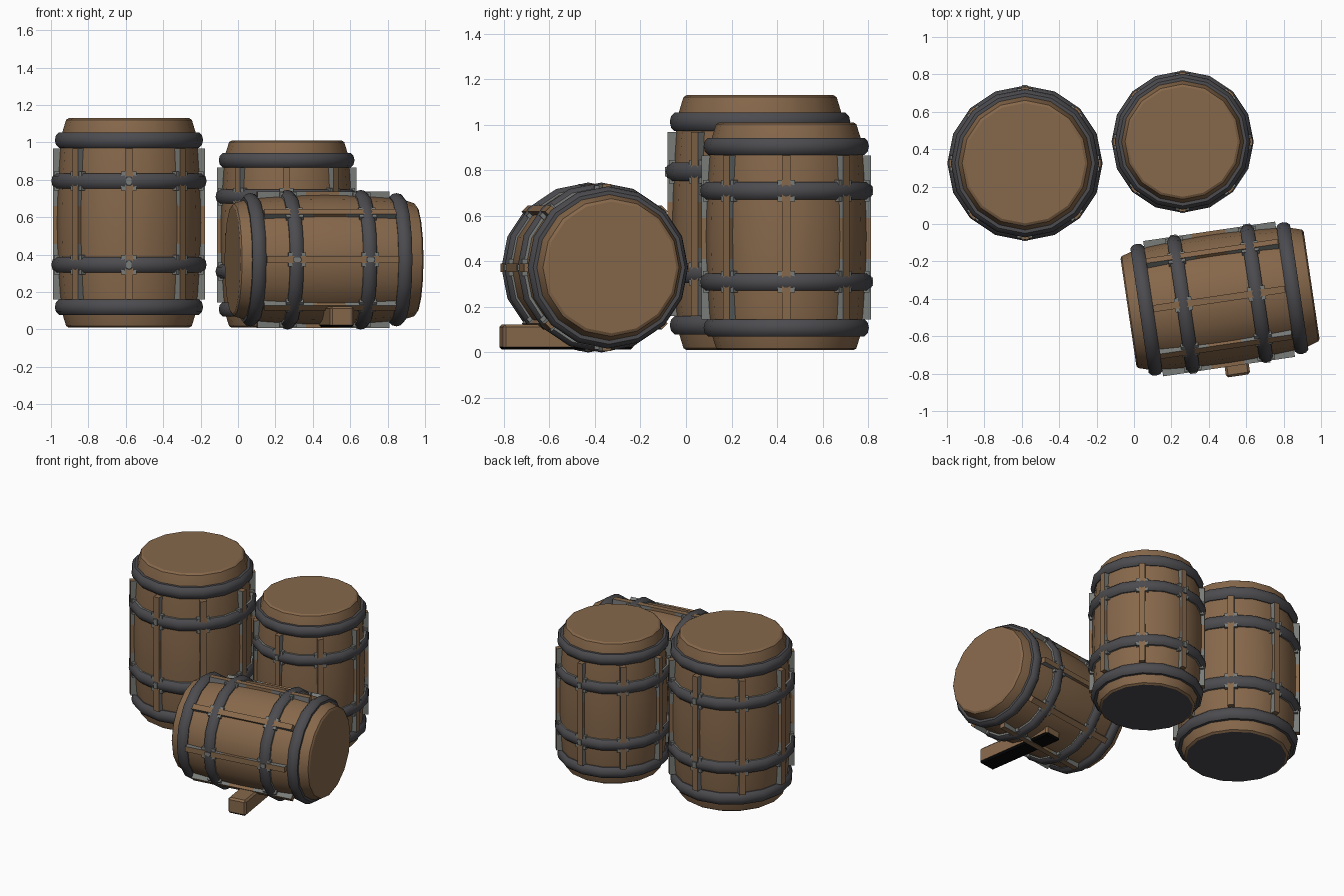
import bpy, bmesh, math
from mathutils import Matrix, Vector

if "Cube" in bpy.data.objects:
    bpy.data.objects.remove(bpy.data.objects["Cube"])


def material(name, rgb):
    m = bpy.data.materials.new(name)
    m.diffuse_color = (*rgb, 1)
    m.use_nodes = True
    m.node_tree.nodes["Principled BSDF"].inputs["Base Color"].default_value = m.diffuse_color
    return m


WOOD = material("brown wood", (0.24, 0.138, 0.07))
IRON = material("dark iron", (0.072, 0.072, 0.08))
WORN = material("worn grey metal", (0.19, 0.2, 0.19))
BLACK = material("black", (0.002, 0.002, 0.002))
SIDES = 16


def finish(bm, name, mats, matrix, rule=None, angle=40):
    # rule(face) gives the material slot
    bmesh.ops.recalc_face_normals(bm, faces=bm.faces[:])
    if rule:
        for f in bm.faces:
            f.material_index = rule(f)
    me = bpy.data.meshes.new(name)
    bm.to_mesh(me)
    bm.free()
    for m in mats:
        me.materials.append(m)
    ob = bpy.data.objects.new(name, me)
    bpy.context.collection.objects.link(ob)
    ob.matrix_world = matrix
    bpy.ops.object.select_all(action='DESELECT')
    ob.select_set(True)
    bpy.context.view_layer.objects.active = ob
    bpy.ops.object.shade_smooth_by_angle(angle=math.radians(angle))
    return ob


def lathe(bm, profile, closed):
    # revolve (radius, z) points about z; open profiles get flat end caps
    rings = [[bm.verts.new((r * math.cos(a), r * math.sin(a), z))
              for a in (2 * math.pi * i / SIDES for i in range(SIDES))] for r, z in profile]
    pairs = list(zip(rings, rings[1:] + rings[:1]))
    if not closed:
        pairs.pop()
        bm.faces.new(rings[0])
        bm.faces.new(rings[-1])
    for a, b in pairs:
        for i in range(SIDES):
            j = (i + 1) % SIDES
            bm.faces.new((a[i], a[j], b[j], b[i]))


def box(bm, size, matrix):
    bmesh.ops.create_cube(bm, size=1, matrix=matrix @ Matrix.Diagonal((*size, 1)))


def barrel(name, R, H, matrix, upright):
    # bulging body with chamfered lids; upright barrels have a dark underside
    half = [(0.775, 0.0), (0.81, 0.008), (0.865, 0.075), (0.895, 0.16),
            (0.92, 0.3), (0.932, 0.42), (0.935, 0.5)]
    prof = [(r * R, z * H) for r, z in half] + [(r * R, (1 - z) * H) for r, z in half[-2::-1]]
    bm = bmesh.new()
    lathe(bm, prof, False)
    finish(bm, name + "_body", [WOOD, IRON], matrix,
           lambda f: int(upright and f.normal.z < -0.95), 30)

    # four rounded iron hoops, the middle two with worn rims
    bm = bmesh.new()
    for z, r in [(0.098, 0.955), (0.3, 1.0), (0.7, 1.0), (0.895, 0.955)]:
        ring = []
        for k in range(10):
            a = 2 * math.pi * k / 10
            ring.append(((r - 0.075) * R + 0.075 * R * math.cos(a),
                         z * H + 0.104 * R * math.sin(a)))
        lathe(bm, ring, True)

    def hoop_rule(f):
        z = f.calc_center_median().z / H
        if 0.2 < z < 0.8:
            return int(abs(f.normal.z) > 0.9)
        return 0
    finish(bm, name + "_hoops", [IRON, WORN], matrix, hoop_rule)

    # eight raised straight battens, worn on their sides near the ends
    bm = bmesh.new()
    worn = bmesh.new()
    for i in range(8):
        turn = Matrix.Rotation(math.pi * i / 4, 4, 'Z')
        box(bm, (0.13 * R, 0.1 * R, 0.72 * H),
            turn @ Matrix.Translation((0.915 * R, 0, 0.495 * H)))
        for z in (0.3, 0.7):
            # worn plate tucked under the hoop beside the batten
            box(worn, (0.08 * R, 0.2 * R, 0.25 * R),
                turn @ Matrix.Translation((0.923 * R, 0, z * H)))
            # small stud on the hoop, front and back
            if i in (2, 6):
                box(worn, (0.04 * R, 0.07 * R, 0.1 * R),
                    turn @ Matrix.Translation((0.985 * R, 0, z * H)))
    for z in (0.4, 0.58):
        bmesh.ops.bisect_plane(bm, geom=bm.verts[:] + bm.edges[:] + bm.faces[:],
                               plane_co=(0, 0, z * H), plane_no=(0, 0, 1))

    def batten_rule(f):
        c = f.calc_center_median()
        z = c.z / H
        out = Vector((c.x, c.y, 0)).normalized()
        side = abs(f.normal.dot(out)) < 0.5 and abs(f.normal.z) < 0.5
        return int(side and not 0.4 < z < 0.58)
    finish(bm, name + "_battens", [WOOD, WORN], matrix, batten_rule)
    finish(worn, name + "_worn_plates", [WORN], matrix)


# two upright barrels and one lying on its side
barrel("tall_barrel", 0.415, 1.12, Matrix.Translation((-0.583, 0.325, 0.01)), True)
barrel("short_barrel", 0.38, 1.0, Matrix.Translation((0.26, 0.44, 0.01)), True)
yaw = Matrix.Rotation(math.radians(8.4), 4, 'Z')
barrel("lying_barrel", 0.373, 0.99,
       Matrix.Translation((0.46, -0.40, 0.373)) @ yaw
       @ Matrix.Rotation(math.pi / 2, 4, 'Y') @ Matrix.Translation((0, 0, -0.495)), False)

# chock block under the lying barrel, black underneath
bm = bmesh.new()
box(bm, (0.13, 0.58, 0.11), Matrix.Identity(4))
bmesh.ops.bevel(bm, geom=bm.edges[:], offset=0.012, segments=1, affect='EDGES')
finish(bm, "chock_block", [WOOD, BLACK], Matrix.Translation((0.515, -0.525, 0.068)) @ yaw,
       lambda f: int(f.normal.z < -0.5), 20)
